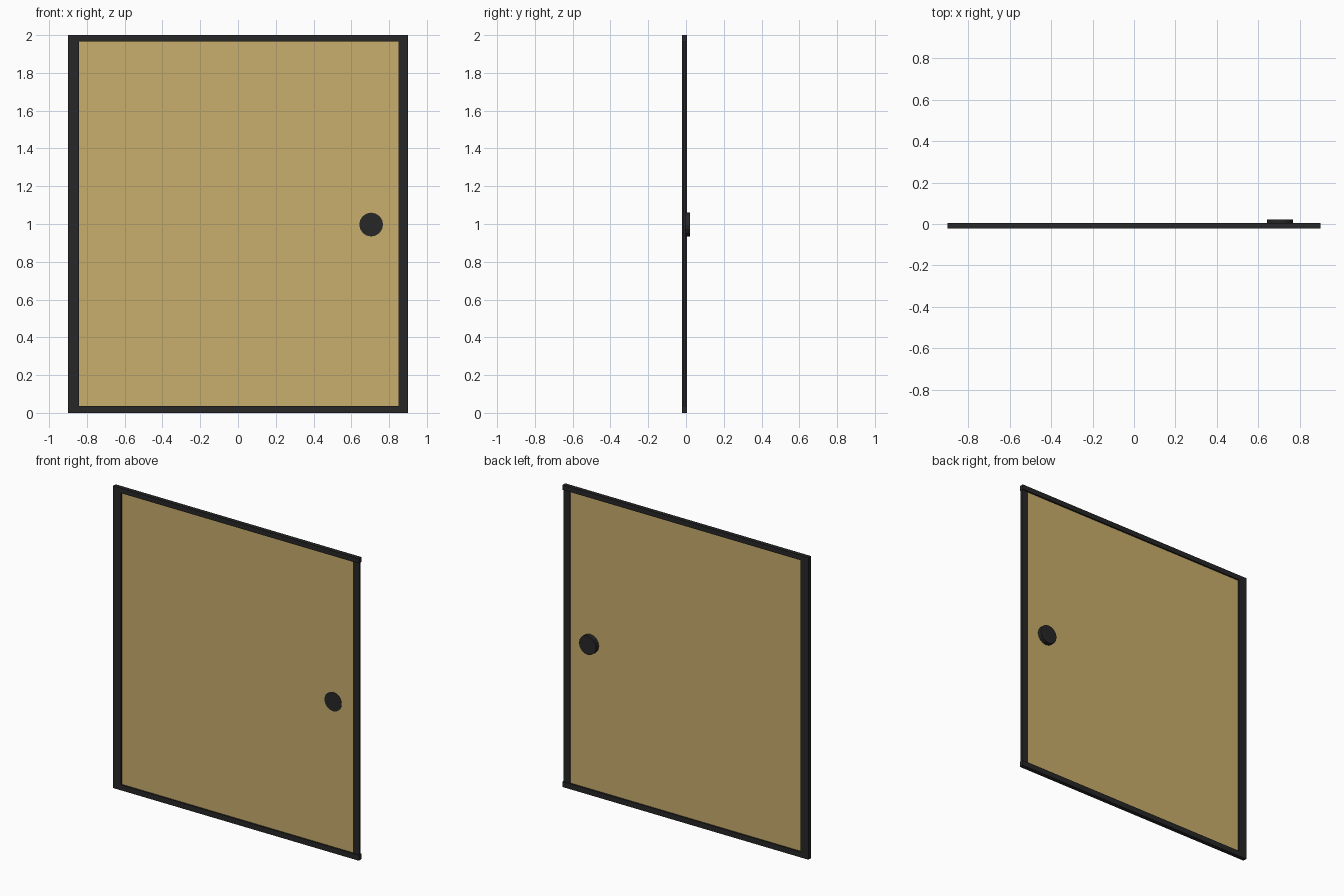
import bpy
from math import pi

if "Cube" in bpy.data.objects:
    bpy.data.objects.remove(bpy.data.objects["Cube"])


def material(name, rgb):
    m = bpy.data.materials.new(name)
    m.diffuse_color = (*rgb, 1)
    m.use_nodes = True
    m.node_tree.nodes["Principled BSDF"].inputs["Base Color"].default_value = m.diffuse_color
    return m


DARK = material("dark_metal", (0.02, 0.02, 0.021))
TAN = material("tan_panel", (0.58, 0.42, 0.15))


def box(name, x, y, z, mat):
    """Box from (min, max) ranges on each axis."""
    loc = [(a + b) / 2 for a, b in (x, y, z)]
    bpy.ops.mesh.primitive_cube_add(size=1, location=loc)
    o = bpy.context.object
    o.name = name
    o.scale = [b - a for a, b in (x, y, z)]
    bpy.ops.object.transform_apply(location=False, rotation=False, scale=True)
    o.data.materials.append(mat)
    return o


DEPTH = (-0.022, 0.005)
MID = sum(DEPTH) / 2

# Frame: full-depth hinge stile and rails, thinner latch stile
box("hinge_stile", (-0.9, -0.843), DEPTH, (0, 2), DARK)
box("top_rail", (-0.843, 0.9), DEPTH, (1.967, 2), DARK)
box("bottom_rail", (-0.843, 0.9), DEPTH, (0, 0.036), DARK)
box("latch_stile", (0.851, 0.9), (MID - 0.006, MID + 0.006), (0.036, 1.967), DARK)

# Door panel
box("door_panel", (-0.843, 0.851), (MID - 0.003, MID + 0.003), (0.036, 1.967), TAN)

# Round handle, nearly flush in front and standing out behind
y0, y1 = -0.0135, 0.022
bpy.ops.mesh.primitive_cylinder_add(vertices=16, radius=0.063, depth=y1 - y0,
                                    location=(0.705, (y0 + y1) / 2, 0.997),
                                    rotation=(pi / 2, 0, 0))
knob = bpy.context.object
knob.name = "round_handle"
knob.data.materials.append(DARK)
